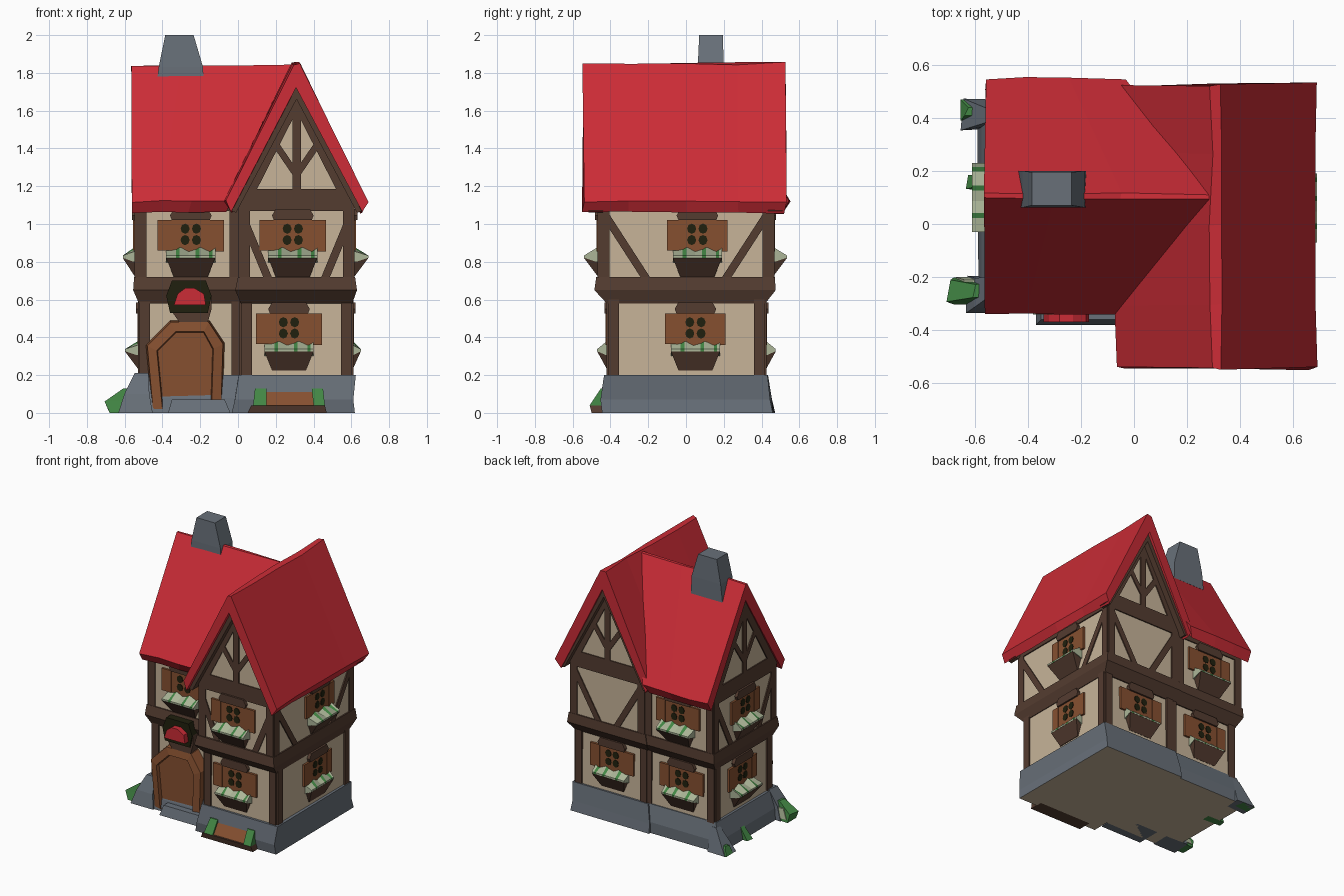
import bpy, bmesh, math, random
from mathutils import Vector

if "Cube" in bpy.data.objects:
    bpy.data.objects.remove(bpy.data.objects["Cube"])
random.seed(4)

def lin(c):
    return tuple(((v / 255 + .055) / 1.055) ** 2.4 for v in c) + (1,)

COLORS = [("roof_red", (203, 44, 54)), ("plaster_cream", (199, 180, 153)), ("timber_brown", (84, 60, 48)),
          ("shutter_brown", (134, 80, 48)), ("stone_grey", (104, 112, 121)), ("dark_glass", (32, 32, 14)),
          ("leaf_green", (66, 134, 68)), ("pale_blossom", (172, 182, 152))]
MATS = []
for n, c in COLORS:
    m = bpy.data.materials.new(n)
    m.diffuse_color = lin(c)
    m.use_nodes = True
    m.node_tree.nodes["Principled BSDF"].inputs["Base Color"].default_value = m.diffuse_color
    MATS.append(m)
RED, CREAM, TIMBER, SHUTTER, STONE, GLASS, LEAF, BLOSSOM = range(8)

def build(name, pieces):
    """Make one object out of (verts, faces, material index) pieces."""
    bm = bmesh.new()
    for verts, faces, mat in pieces:
        vs = [bm.verts.new(v) for v in verts]
        for f in faces:
            bm.faces.new([vs[k] for k in f]).material_index = mat
    bmesh.ops.recalc_face_normals(bm, faces=bm.faces)
    me = bpy.data.meshes.new(name)
    bm.to_mesh(me)
    bm.free()
    for m in MATS:
        me.materials.append(m)
    ob = bpy.data.objects.new(name, me)
    bpy.context.collection.objects.link(ob)
    return ob

def wall(side, off):
    """Map wall coordinates (along, outward, height) to space."""
    return {"front": lambda u, d, z: (u, -off - d, z), "back": lambda u, d, z: (u, off + d, z),
            "right": lambda u, d, z: (off + d, u, z), "left": lambda u, d, z: (-off - d, u, z)}[side]

def loft(rings, mat):
    n = len(rings[0])
    verts = [v for r in rings for v in r]
    faces = [list(range(n)), list(range((len(rings) - 1) * n, len(rings) * n))]
    for k in range(len(rings) - 1):
        faces += [[k * n + i, k * n + (i + 1) % n, (k + 1) * n + (i + 1) % n, (k + 1) * n + i] for i in range(n)]
    return verts, faces, mat

def prism(w, pts, ds, mat, jit=0):
    r = lambda: random.uniform(-jit, jit)
    return loft([[Vector(w(u, d, z)) + Vector((r(), r(), r())) for u, z in pts] for d in ds], mat)

def bar(w, p, q, width, d=.008):
    a, b = Vector(p), Vector(q)
    t = (b - a).normalized() * width / 2
    n = Vector((-t.y, t.x))
    return prism(w, [a + n, b + n, b - n, a - n], (-.01, d), TIMBER)

def rect(u0, u1, z0, z1):
    return [(u0, z0), (u1, z0), (u1, z1), (u0, z1)]

def stack(levels, mat, jit=0):
    """Stacked rectangles: (x0, x1, y0, y1, z)."""
    r = lambda: random.uniform(-jit, jit)
    return loft([[(x + r(), y + r(), z) for x, y in ((x0, y0), (x1, y0), (x1, y1), (x0, y1))]
                 for x0, x1, y0, y1, z in levels], mat)

# stone foundation, with a plain underside
base = build("stone_base", [
    stack([(-.03, .62, -.44, .46, 0), (-.02, .61, -.45, .45, .07), (0, .62, -.43, .43, .2)], STONE, .006),
    stack([(-.59, .1, -.32, .45, 0), (-.58, .1, -.31, .445, .08), (-.54, .1, -.27, .425, .2)], STONE, .006)])
for f in base.data.polygons:
    if f.normal.z < -.9:
        f.material_index = CREAM

# plaster walls
X, Y = wall("right", 0), wall("back", 0)
build("lower_walls", [stack([(.02, .6, -.415, .42, .15), (.02, .6, -.405, .41, .66)], CREAM),
                      stack([(-.52, .1, -.245, .415, .15), (-.515, .1, -.24, .405, .66)], CREAM)])
build("upper_walls", [
    prism(Y, [(.01, .65), (.61, .65), (.61, 1.13), (.31, 1.71), (.01, 1.13)], (-.46, .46), CREAM),
    prism(X, [(-.26, .65), (.455, .65), (.455, 1.13), (.105, 1.7), (-.26, 1.13)], (-.54, .05), CREAM)])

# jettied beam between floors
build("floor_beam", [
    stack([(.015, .605, -.42, .42, .58), (-.015, .63, -.485, .475, .65), (0, .62, -.475, .47, .72)], TIMBER),
    stack([(-.525, .1, -.25, .415, .58), (-.555, .1, -.285, .47, .65), (-.55, .1, -.27, .465, .72)], TIMBER)])

# timber framing on every wall
def upper_frame(name, side, off, u0, u1, run=0, gable=None):
    w = wall(side, off)
    ps = [bar(w, (u, .7), (u, 1.13), .055) for u in (u0 + .027, u1 - .027)]
    ps.append(bar(w, (u0, 1.1), (u1, 1.1), .06))
    if run:
        for a, s in ((u0 + .03, 1), (u1 - .03, -1)):
            ps.append(bar(w, (a, 1.05 if run > .15 else 1.0), (a + s * run, .71), .042))
    if gable:
        c, h = gable
        ps.append(bar(w, (u0, 1.15), (u1, 1.15), .07))
        ps.append(bar(w, (c, 1.17), (c, 1.68), .045))
        for s in (-1, 1):
            ps.append(bar(w, (c + s * h, 1.1), (c, 1.69), .085))
            ps.append(bar(w, (c, 1.26), (c + s * .13, 1.45), .035))
    build(name, ps)

def lower_frame(name, side, off, u0, u1):
    w = wall(side, off)
    build(name, [bar(w, (u, .19), (u, .62), .055, .012) for u in (u0 + .027, u1 - .027)])

upper_frame("front_gable_timbers", "front", .46, .01, .61, .12, (.31, .3))
upper_frame("back_gable_timbers", "back", .46, .01, .61, .2, (.31, .3))
upper_frame("left_gable_timbers", "left", .54, -.26, .455, .17, (.1, .36))
upper_frame("right_upper_timbers", "right", .61, -.46, .46, .22)
upper_frame("entrance_upper_timbers", "front", .26, -.54, .01)
upper_frame("rear_wing_upper_timbers", "back", .455, -.54, .01)
upper_frame("inner_corner_upper_timbers", "left", -.01, -.46, -.26)
lower_frame("front_lower_timbers", "front", .41, .02, .6)
lower_frame("back_lower_timbers", "back", .415, .02, .6)
lower_frame("right_lower_timbers", "right", .6, -.41, .415)
lower_frame("left_lower_timbers", "left", .518, -.24, .41)
lower_frame("entrance_lower_timbers", "front", .243, -.52, .02)
lower_frame("rear_wing_lower_timbers", "back", .41, -.52, .04)
lower_frame("inner_corner_lower_timbers", "left", -.02, -.41, -.24)

# crossing roofs: thick chevrons, slightly uneven; the side roof ends along the valley
def chevron(c, h, top, r=.02, t=.13):
    return [(c - h, 1.12), (c - r, top), (c + r, top), (c + h, 1.12), (c + h - .04, 1.06),
            (c, top - t), (c - h + .04, 1.06)]
build("gable_roof", [prism(Y, chevron(.31, .38, 1.85), (-.545, -.3, 0, .27, .525), RED, .008)])
to_valley = lambda u, d, z: (-.56 + d * (.86 - (1.85 - z) * .46), u, z)
build("side_roof", [prism(to_valley, chevron(.105, .445, 1.84, .008), (0, .3, .6, 1), RED, .006)])

# brown barge boards under the gable ends
def barge(w, c, h, top):
    pts = [(c - h, 1.07), (c, top), (c + h, 1.07), (c + h - .03, 1.06), (c, top - .07), (c - h + .03, 1.06)]
    return prism(w, pts, (-.02, .055), TIMBER)
build("barge_boards", [barge(wall("front", .46), .31, .35, 1.73), barge(wall("back", .455), .31, .35, 1.73)])

# chimney
build("chimney", [stack([(-.435, -.18, .062, .2, 1.7), (-.42, -.185, .062, .2, 1.83),
                         (-.385, -.235, .07, .195, 2.0)], STONE)])

# windows: shutters, lintel, round panes and a wedge flower box
def window(name, side, off, u, z, tip=.08, wide=.35):
    w = wall(side, off)
    h = wide / 2
    ps = [prism(w, rect(u - h, u - .1, z - .085, z + .075), (-.01, .015), SHUTTER),
          prism(w, rect(u + .1, u + h, z - .09, z + .075), (-.01, .015), SHUTTER),
          prism(w, rect(u - .1, u + .1, z - .1, z + .08), (-.01, .01), SHUTTER),
          prism(w, [(u - .1, z + .075), (u + .1, z + .075), (u + .11, z + .1), (u + .09, z + .135),
                    (u - .09, z + .135), (u - .11, z + .1)], (-.01, .022), TIMBER)]
    for a in (-.03, .03):
        for b in (-.03, .03):
            ps.append(prism(w, [(u + a + .024 * math.cos(k * math.pi / 4), z + b + .027 * math.sin(k * math.pi / 4))
                                for k in range(8)], (0, .014), GLASS))
    # planter below, blossom slope on top
    ps.append(loft([[w(u - x, -.01, zz), w(u + x, -.01, zz), w(u + x, d, zz), w(u - x, d, zz)]
                    for x, d, zz in ((.09, .005, z - .225), (.13, tip, z - .125), (.12, tip - .01, z - .115))], TIMBER))
    xs = [u + .13 * t for t in (-1, -.6, -.45, -.1, .2, .35, .75, .88, 1)]
    tops = [z - .075 + .012 * (i % 3 - 1) for i in range(9)]
    for i in range(8):
        a, b = xs[i], xs[i + 1]
        lo = z - .112
        v = [w(a, 0, tops[i]), w(b, 0, tops[i + 1]), w(b, tip, lo), w(a, tip, lo),
             w(a, 0, z - .15), w(b, 0, z - .15), w(b, tip, lo - .012), w(a, tip, lo - .012)]
        ps.append((v, [(0, 1, 2, 3), (4, 5, 6, 7), (0, 1, 5, 4), (1, 2, 6, 5), (2, 3, 7, 6), (3, 0, 4, 7)],
                   LEAF if i in (1, 4, 6) else BLOSSOM))
    build(name, ps)

for nm, side, off, u, z, tip in (
        ("front_gable_window", "front", .46, .29, .945, .08), ("front_lower_window", "front", .41, .27, .45, .06),
        ("entrance_upper_window", "front", .26, -.25, .945, .08), ("right_upper_window", "right", .61, .06, .945, .08),
        ("right_lower_window", "right", .6, .05, .45, .05), ("left_upper_window", "left", .54, .1, .945, .07),
        ("left_lower_window", "left", .518, .1, .45, .08), ("rear_wing_upper_window", "back", .455, -.26, .945, .08),
        ("rear_wing_lower_window", "back", .41, -.26, .45, .06), ("back_lower_window", "back", .415, .3, .45, .06)):
    window(nm, side, off, u, z, tip, .35 if side in ("front", "back") else .32)

# arched door with surround and step
D = wall("front", .24)
def arch(i):
    return [(-.46 + i, .02), (-.08 - i, .02), (-.07 - i, .37 - i / 2), (-.15 - i / 2, .49 - i),
            (-.36 + i / 2, .49 - i), (-.49 + i, .36 - i / 2)]
rings = [[D(u, d, z) for u, z in arch(i)] for i, d in ((0, -.01), (.01, .08), (.06, .09), (.065, .065))]
build("door", [loft(rings, SHUTTER)])
build("door_step", [stack([(-.37, -.04, -.38, -.2, 0), (-.35, -.07, -.36, -.2, .07)], STONE)])

# little lantern canopy above the door
c = -.26
build("door_canopy", [
    prism(D, [(c - .1, .55), (c - .05, .48), (c + .1, .48), (c + .12, .55), (c + .12, .62), (c - .12, .62)],
          (-.01, .08), TIMBER),
    prism(D, [(c - .1, .53), (c + .1, .53), (c + .12, .62), (c + .09, .7), (c - .09, .7), (c - .12, .62)],
          (0, .09), GLASS),
    prism(D, [(c - .08, .57), (c + .09, .57), (c + .08, .63), (c + .03, .66), (c - .02, .66), (c - .06, .63)],
          (.05, .13), RED)])

# ground planter in front, bushes and rocks at the corners
build("ground_planter", [
    stack([(.05, .47, -.5, -.4, 0), (.07, .46, -.51, -.4, .04)], TIMBER),
    stack([(.08, .45, -.5, -.4, .035), (.13, .42, -.44, -.4, .12)], SHUTTER),
    stack([(.08, .15, -.51, -.4, .04), (.09, .15, -.45, -.4, .13)], LEAF),
    stack([(.4, .46, -.51, -.4, .04), (.39, .45, -.45, -.4, .13)], LEAF)])
build("corner_bushes", [
    stack([(-.68, -.44, -.31, -.2, 0), (-.7, -.47, -.29, -.21, .06), (-.6, -.53, -.27, -.22, .13)], LEAF, .01),
    stack([(-.63, -.5, .13, .19, 0), (-.58, -.5, .14, .18, .09)], LEAF, .01),
    stack([(-.65, -.55, .39, .46, 0), (-.63, -.55, .41, .44, .06)], LEAF, .01)])
build("corner_blossoms", [stack([(-.67, -.6, -.25, -.2, .02), (-.64, -.6, -.24, -.21, .09)], BLOSSOM)])
build("corner_rocks", [
    stack([(-.63, -.45, -.33, -.2, 0), (-.6, -.47, -.32, -.2, .1), (-.54, -.47, -.28, -.2, .21)], STONE, .008),
    stack([(-.65, -.5, .36, .47, 0), (-.54, -.5, .38, .43, .17)], STONE, .008)])
